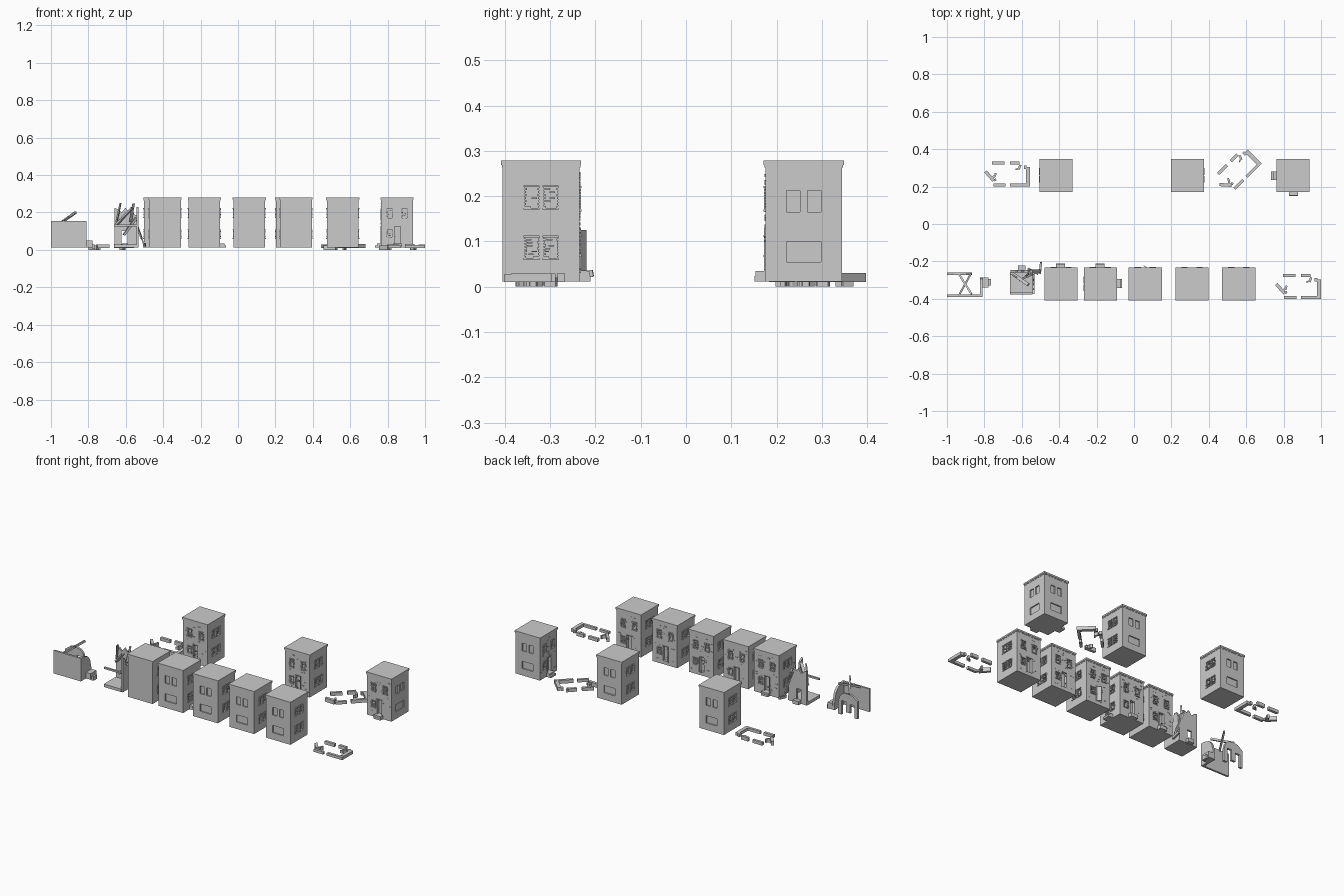
import bpy, bmesh, math, random
from mathutils import Matrix, Vector

if "Cube" in bpy.data.objects:
    bpy.data.objects.remove(bpy.data.objects["Cube"])

random.seed(4)
H = 0.085                     # half width of a house
BACK, LEFT, FRONT, RIGHT = 0, math.pi / 2, math.pi, -math.pi / 2


def finish(name, bm):
    bmesh.ops.recalc_face_normals(bm, faces=bm.faces)
    me = bpy.data.meshes.new(name)
    bm.to_mesh(me)
    bm.free()
    ob = bpy.data.objects.new(name, me)
    bpy.context.collection.objects.link(ob)
    return ob


def add_box(bm, m, x0, x1, y0, y1, z0, z1):
    t = Matrix.Translation(((x0 + x1) / 2, (y0 + y1) / 2, (z0 + z1) / 2))
    s = Matrix.Diagonal((x1 - x0, y1 - y0, z1 - z0, 1))
    bmesh.ops.create_cube(bm, size=1, matrix=m @ t @ s)


def add_beam(bm, a, b, w, h):
    a, b = Vector(a), Vector(b)
    rot = (b - a).to_track_quat('X', 'Z').to_matrix().to_4x4()
    m = Matrix.Translation((a + b) / 2) @ rot
    l = (b - a).length / 2
    add_box(bm, m, -l, l, -w / 2, w / 2, -h / 2, h / 2)


def add_panel(bm, m, pts, y0, y1):
    f = bm.faces.new([bm.verts.new(m @ Vector((x, y0, z))) for x, z in pts])
    r = bmesh.ops.extrude_face_region(bm, geom=[f])
    d = m.to_3x3() @ Vector((0, y1 - y0, 0))
    bmesh.ops.translate(bm, vec=d, verts=[v for v in r['geom'] if isinstance(v, bmesh.types.BMVert)])


def frame(cx, cy, ang):
    return Matrix.Translation((cx, cy, 0)) @ Matrix.Rotation(ang, 4, 'Z')


def cut(ob, bm):
    c = finish("cutter", bm)
    c.hide_render = True
    mod = ob.modifiers.new("openings", 'BOOLEAN')
    mod.object, mod.solver = c, 'EXACT'
    bpy.context.view_layer.objects.active = ob
    bpy.ops.object.modifier_apply(modifier=mod.name)
    bpy.data.objects.remove(c)


PLAIN = [(-.038, -.008, .165, .213), (.008, .038, .165, .213), (-.038, .038, .055, .1)]
PAIRS = [(u, u + .032, z, z + .046) for u in (-.037, .005) for z in (.063, .174)]
STREET = [(u, u + .03, .17, .218) for u in (-.055, .025)] + [(.025, .055, .07, .11)]
DOOR = (-.02, .012, .035, .125)


def brick_trim(bm, m, win):
    # ragged quoin blocks beside the opening, louvre slats, sill and lintel
    a, b, z0, z1 = win
    n = 7
    s = (z1 - z0) / n
    for i in range(n):
        z = z0 + i * s
        for e in (a, b):
            w = random.uniform(.002, .007)
            add_box(bm, m, e - w, e + w * .4, H - .007, H + .003, z, z + s * .7)
        if random.random() < .55:
            c = random.uniform(a, b - .012)
            add_box(bm, m, c, c + .012, H - .007, H + .001, z, z + s * .5)
    add_box(bm, m, a - .002, b + .002, H - .002, H + .004, z0 - .004, z0)
    add_box(bm, m, a - .002, b + .002, H - .002, H + .004, z1, z1 + .004)


def house(tag, cx, cy, faces, steps=(), ajar=None):
    b = bmesh.new()
    add_box(b, frame(cx, cy, 0), -H, H, -H, H, .012, .266)
    body = finish("house_walls_" + tag, b)
    b = bmesh.new()
    for o, z0, z1 in ((.0865, .263, .269), (.0885, .269, .279)):
        add_box(b, frame(cx, cy, 0), -o, o, -o, o, z0, z1)
    finish("roof_cornice_" + tag, b)
    c, t = bmesh.new(), bmesh.new()
    for ang, kind in faces.items():
        m = frame(cx, cy, ang)
        wins = {'plain': PLAIN, 'pairs': PAIRS, 'street': STREET}[kind]
        for w in wins:
            add_box(c, m, w[0], w[1], H - .007, H + .02, w[2], w[3])
            if kind != 'plain':
                brick_trim(t, m, w)
        if kind == 'street':
            add_box(c, m, DOOR[0], DOOR[1], H - .015, H + .02, DOOR[2], DOOR[3])
            for u in (DOOR[0] - .004, DOOR[1]):
                add_box(t, m, u, u + .004, H - .01, H + .003, .03, .129)
            add_box(t, m, DOOR[0], DOOR[1], H - .01, H + .003, .125, .129)
            # loose exposed bricks
            for i in range(22):
                u, z = random.uniform(-.078, .065), random.uniform(.03, .25)
                add_box(t, m, u, u + .011, H - .003, H + .002, z, z + .004)
    cut(body, c)
    finish("brick_trim_" + tag, t)
    b = bmesh.new()
    for ang in steps:
        m = frame(cx, cy, ang)
        add_box(b, m, -.026, .022, H - .002, H + .022, .012, .035)
        add_box(b, m, -.026, .022, H + .02, H + .032 if ang in (LEFT, RIGHT) else H + .024, .012, .024)
    if steps:
        finish("doorstep_" + tag, b)
    if ajar is not None:
        b = bmesh.new()
        add_beam(b, (cx + .012, cy + H - .002, .08), (cx - .01, cy + H + .014, .08), .003, .09)
        finish("door_leaf_" + tag, b)


# front row: street side is +y
row = {FRONT: 'plain', BACK: 'street', LEFT: 'pairs', RIGHT: 'pairs'}
house("a", -.39, -.32, {k: v for k, v in row.items() if k != FRONT}, [BACK])
house("b", -.18, -.32, row, [BACK, RIGHT])
house("c", .06, -.32, row, ajar=True)
house("d", .31, -.32, row)
house("e", .56, -.32, row)
# back row: street side is -y
back = {BACK: 'plain', FRONT: 'street', LEFT: 'pairs', RIGHT: 'pairs'}
house("f", -.418, .26, {**back, LEFT: 'pairs'})
house("g", .287, .26, back)
house("h", .85, .26, {BACK: 'plain', RIGHT: 'plain', FRONT: 'street', LEFT: 'street'}, [FRONT, LEFT])

# gutted house with open roof
gx, gy, g = -.602, -.316, .07
b = bmesh.new()
add_box(b, frame(gx, gy, 0), -g, g, -g, -g + .012, .012, .232)
add_box(b, frame(gx, gy, 0), -g, -g + .012, -g + .012, g, .012, .226)
shell = finish("gutted_house_walls", b)
c = bmesh.new()
for a, e, z0, z1 in PLAIN:
    add_box(c, frame(gx, gy, FRONT), a, e, g - .007, g + .02, z0, z1)
for a, e, z0, z1 in PAIRS:
    add_box(c, frame(gx, gy, LEFT), a, e, g - .007, g + .02, z0, z1)
cut(shell, c)
b = bmesh.new()
add_panel(b, frame(gx, gy, BACK),
          [(-.058, .012), (-.02, .012), (-.02, .1), (.012, .1), (.012, .012), (.07, .012), (.068, .12),
           (.055, .15), (.06, .185), (.045, .19), (.035, .218), (.015, .208), (0, .225), (-.02, .2),
           (-.035, .215), (-.058, .225)], g - .012, g)
add_panel(b, frame(gx, gy, RIGHT),
          [(-.058, .012), (.058, .012), (.058, .23), (.035, .215), (.028, .17), (.01, .165), (.005, .14),
           (-.015, .15), (-.022, .19), (-.045, .2), (-.058, .17)], g - .012, g)
finish("gutted_house_broken_walls", b)
b = bmesh.new()
add_box(b, frame(gx, gy, 0), -g + .01, g - .01, -g + .01, g - .01, .012, .03)
add_box(b, frame(gx, gy, 0), -g + .01, g - .01, -g + .01, -g + .022, .125, .135)
add_box(b, frame(gx, gy, 0), -.018, .022, g - .002, g + .024, .012, .035)
finish("gutted_house_floor_and_step", b)
b = bmesh.new()
add_beam(b, (-.655, -.262, .13), (-.565, -.325, .225), .018, .01)
add_beam(b, (-.65, -.27, .15), (-.628, -.285, .25), .008, .008)
add_beam(b, (-.575, -.275, .15), (-.558, -.262, .248), .01, .01)
add_beam(b, (-.61, -.3, .08), (-.545, -.268, .17), .012, .012)
add_beam(b, (-.55, -.25, .16), (-.5, -.25, .02), .016, .008)
add_beam(b, (-.503, -.265, .02), (-.497, -.205, .03), .012, .015)
add_beam(b, (-.565, -.24, .2), (-.515, -.265, .06), .012, .008)
finish("fallen_beams", b)

# collapsed house: front, side and arched rear wall remain
b = bmesh.new()
M = frame(-.905, -.32, 0)
add_box(b, M, -.095, .095, -.07, -.058, .012, .155)
add_panel(b, M, [(-.095, .012), (-.075, .012), (-.075, .09), (-.045, .09), (-.045, .035), (-.015, .035),
                 (-.015, .1), (.015, .1), (.015, .012), (.04, .012), (.038, .09), (.028, .125),
                 (.008, .145), (-.025, .152), (-.06, .146), (-.095, .12)], .046, .06)
add_panel(b, frame(-.905, -.32, RIGHT),
          [(-.035, .012), (.058, .012), (.058, .155), (.03, .152), (0, .14), (-.02, .115), (-.032, .07)],
          .081, .095)
finish("collapsed_house_walls", b)
b = bmesh.new()
add_beam(b, (-.94, -.262, .15), (-.868, -.375, .2), .01, .012)
add_beam(b, (-.87, -.262, .2), (-.935, -.38, .152), .01, .012)
finish("crossed_rafters", b)
b = bmesh.new()
add_box(b, M, .094, .128, -.02, .035, .012, .05)
add_box(b, M, .126, .14, -.01, .025, .005, .03)
finish("collapsed_house_step", b)


# low foundation remains, reused three times
def foundation(tag, cx, cy, ang):
    m = frame(cx, cy, ang)
    b = bmesh.new()
    for x0, x1, y0, y1 in ((-.085, -.02, -.066, -.05), (.005, .112, -.066, -.05), (.09, .112, -.05, .04),
                           (.078, .092, .028, .048), (-.092, -.025, .052, .068), (.005, .055, .052, .068)):
        add_box(b, m, x0, x1, y0, y1, .01, random.uniform(.026, .033))
    finish("foundation_wall_" + tag, b)
    b = bmesh.new()
    for x, y, l, w, a, z in ((-.105, -.01, .066, .017, -.85, .024), (-.085, -.015, .03, .012, .7, .02),
                             (-.075, -.004, .022, .01, 1.3, .022), (.055, .038, .026, .012, 1.2, .02),
                             (.042, .028, .018, .008, .3, .016), (-.075, -.03, .012, .012, .4, .014)):
        add_box(b, m @ Matrix.Translation((x, y, 0)) @ Matrix.Rotation(a, 4, 'Z'),
                -l / 2, l / 2, -w / 2, w / 2, 0, z)
    finish("foundation_rubble_" + tag, b)


foundation("front", .888, -.336, 0)
foundation("back_left", -.667, .266, 0)
foundation("back_right", .557, .29, math.pi / 4)
